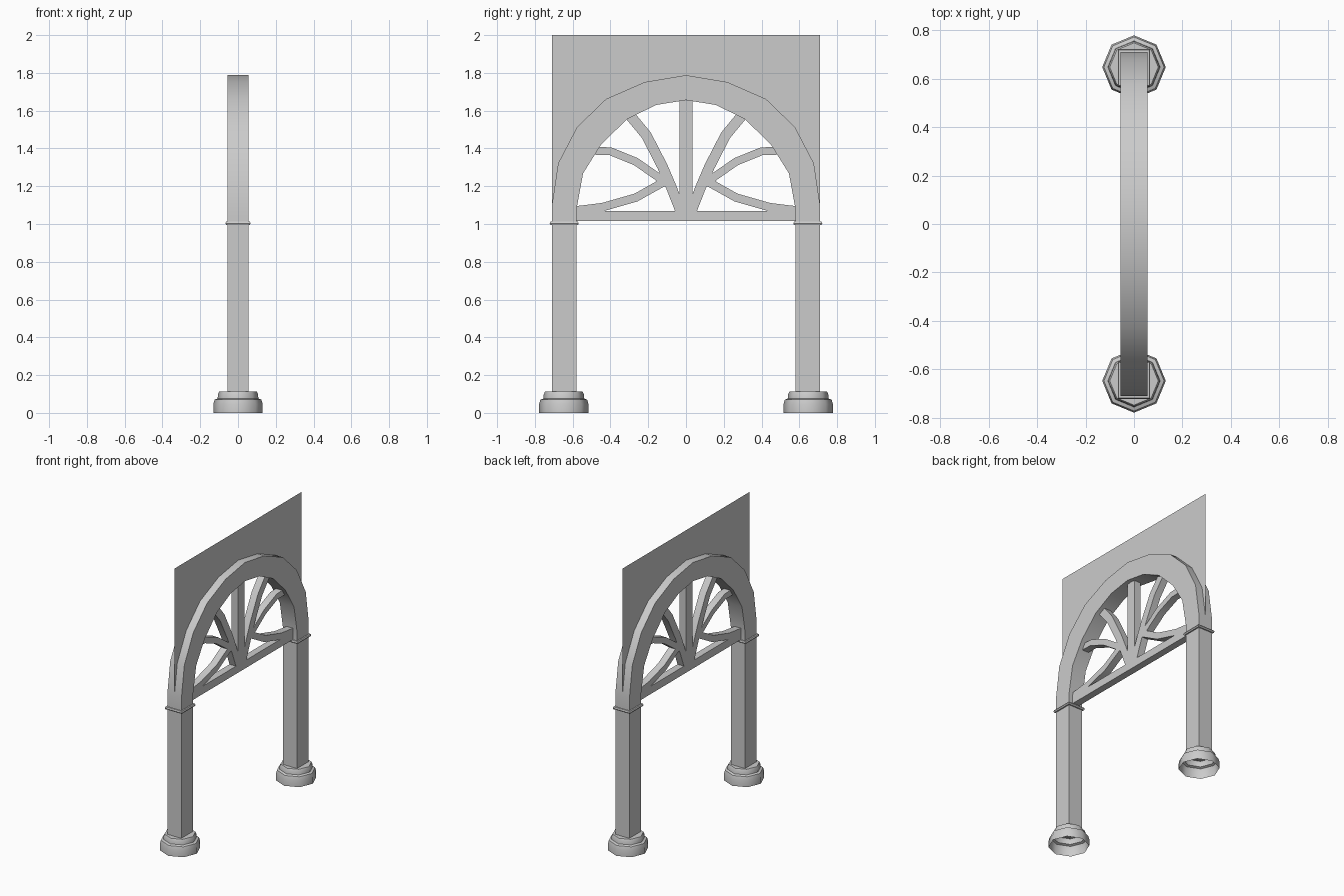
import bpy, bmesh, math
from mathutils import Vector

if "Cube" in bpy.data.objects:
    bpy.data.objects.remove(bpy.data.objects["Cube"])


def finish(name, bm, angle=None):
    bmesh.ops.recalc_face_normals(bm, faces=bm.faces)
    me = bpy.data.meshes.new(name)
    bm.to_mesh(me)
    bm.free()
    ob = bpy.data.objects.new(name, me)
    bpy.context.collection.objects.link(ob)
    if angle:
        bpy.ops.object.select_all(action='DESELECT')
        bpy.context.view_layer.objects.active = ob
        ob.select_set(True)
        bpy.ops.object.shade_smooth_by_angle(angle=math.radians(angle))
    return ob


def strip(name, a, b, half, angle=None):
    """Band between two (y, z) outlines, given thickness along x (0 = sheet)."""
    bm = bmesh.new()
    layers = []
    for x in ((-half, half) if half else (0,)):
        va = [bm.verts.new((x, y, z)) for y, z in a]
        vb = [bm.verts.new((x, y, z)) for y, z in b]
        for i in range(len(a) - 1):
            bm.faces.new((va[i], va[i + 1], vb[i + 1], vb[i]))
        layers.append(va + vb[::-1])
    if half:
        p, q = layers
        for i in range(len(p)):
            j = (i + 1) % len(p)
            bm.faces.new((p[i], p[j], q[j], q[i]))
    return finish(name, bm, angle)


def rib(name, path, width, half):
    """Constant-width bar following a (y, z) path."""
    pts = [Vector(p) for p in path]
    a, b = [], []
    for i, p in enumerate(pts):
        t = (pts[min(i + 1, len(pts) - 1)] - pts[max(i - 1, 0)]).normalized()
        n = Vector((-t.y, t.x)) * width / 2
        a.append(tuple(p + n))
        b.append(tuple(p - n))
    return strip(name, a, b, half, 30)


def mirrored(half_curve):
    """Complete a curve running from the apex down to +y."""
    return [(-y, z) for y, z in half_curve[:0:-1]] + half_curve


# arch ring
outer = mirrored([(0, 1.788), (.217, 1.752), (.423, 1.662), (.577, 1.513),
                  (.677, 1.321), (.71, 1.098), (.71, 1.0)])
inner = mirrored([(0, 1.656), (.159, 1.63), (.312, 1.555), (.45, 1.42),
                  (.545, 1.268), (.58, 1.077), (.58, 1.0)])
strip("arch", outer, inner, .055, 30)

# thin wall sheet above the arch
edge = outer[1:-1]
strip("wall_panel", edge, [(y, 2.0) for y, z in edge], 0)

# crossbeam and central mullion
T = .025
strip("crossbeam", [(-.585, 1.015), (.585, 1.015)], [(-.585, 1.07), (.585, 1.07)], T)
strip("center_spoke", [(-.035, 1.06), (-.035, 1.655)], [(.035, 1.06), (.035, 1.655)], T)

# curved fan ribs
ribs = {
    "upper_rib": ([(.025, 1.06), (.08, 1.2), (.125, 1.305), (.21, 1.47), (.305, 1.585)], .055),
    "middle_rib": ([(.09, 1.21), (.15, 1.25), (.265, 1.33), (.40, 1.385), (.49, 1.388)], .042),
    "lower_rib": ([(.09, 1.235), (.14, 1.21), (.265, 1.14), (.44, 1.09), (.585, 1.072)], .044),
}

# base profile: (radius, height), open underneath
base = [(.131, 0), (.131, .045), (.124, .07), (.108, .076), (.106, .098), (.1, .112), (.055, .112)]

for s, side in ((-1, "front"), (1, "back")):
    for name, (path, w) in ribs.items():
        rib(f"{side}_{name}", [(s * y, z) for y, z in path], w, T)

    # hollow square post
    bm = bmesh.new()
    cs = [(-.055, .58), (.055, .58), (.055, .71), (-.055, .71)]
    lo = [bm.verts.new((x, s * y, .108)) for x, y in cs]
    hi = [bm.verts.new((x, s * y, 1.0)) for x, y in cs]
    for i in range(4):
        j = (i + 1) % 4
        bm.faces.new((lo[i], lo[j], hi[j], hi[i]))
    finish(f"{side}_post", bm)

    # collar moulding with rounded rim
    bm = bmesh.new()
    rows = []
    for grow, z in ((0, .994), (.008, .995), (.012, 1.003), (.008, 1.012), (0, 1.013)):
        rows.append([bm.verts.new((sx * (.055 + grow), s * .645 + sy * (.065 + grow), z))
                     for sx, sy in ((-1, -1), (1, -1), (1, 1), (-1, 1))])
    for r, q in zip(rows, rows[1:]):
        for i in range(4):
            j = (i + 1) % 4
            bm.faces.new((r[i], r[j], q[j], q[i]))
    finish(f"{side}_collar", bm)

    # octagonal base
    bm = bmesh.new()
    rows = [[bm.verts.new((r * math.cos(k * math.pi / 4), s * .647 + r * math.sin(k * math.pi / 4), z))
             for k in range(8)] for r, z in base]
    for r, q in zip(rows, rows[1:]):
        for i in range(8):
            j = (i + 1) % 8
            bm.faces.new((r[i], r[j], q[j], q[i]))
    finish(f"{side}_base", bm, 46)
